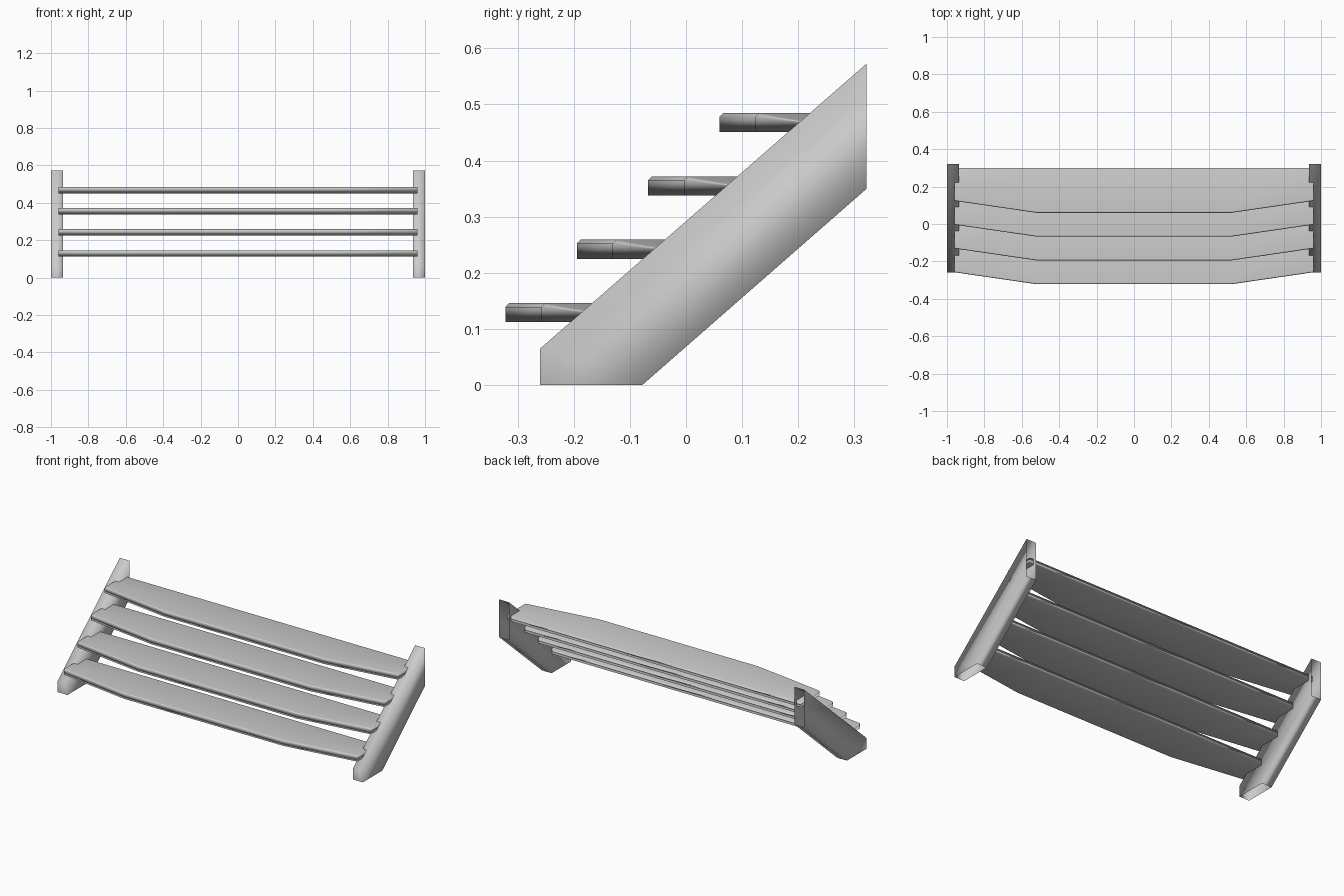
import bpy
import bmesh

cube = bpy.data.objects.get("Cube")
if cube:
    bpy.data.objects.remove(cube, do_unlink=True)

# Single plain grey
grey = bpy.data.materials.new("plain_grey")
grey.use_nodes = True
colour = (0.6, 0.6, 0.6, 1)
grey.diffuse_color = colour
grey.node_tree.nodes["Principled BSDF"].inputs["Base Color"].default_value = colour


def finish(bm, name):
    bmesh.ops.recalc_face_normals(bm, faces=bm.faces[:])
    for face in bm.faces:
        face.smooth = True
    mesh = bpy.data.meshes.new(name)
    bm.to_mesh(mesh)
    bm.free()
    mesh.materials.append(grey)
    obj = bpy.data.objects.new(name, mesh)
    bpy.context.collection.objects.link(obj)
    return obj


def loft(bm, sections, open_edges=()):
    """Skin matching closed cross-sections and cap both ends."""
    rings = [[bm.verts.new(p) for p in s] for s in sections]
    n = len(rings[0])
    for a, b in zip(rings, rings[1:]):
        for i in range(n):
            if i not in open_edges:
                j = (i + 1) % n
                bm.faces.new((a[i], a[j], b[j], b[i]))
    bm.faces.new(rings[0][::-1])
    bm.faces.new(rings[-1])


# Sloping side boards: hollow, open at the foot and the upper back end
side_profile = [(-0.26, 0), (-0.078, 0), (0.322, 0.35), (0.322, 0.573), (-0.26, 0.065)]
for name, inner, outer in (("left_stringer", 0.935, 1), ("right_stringer", -0.935, -1)):
    bm = bmesh.new()
    loft(bm, [[(x, y, z) for y, z in side_profile] for x in (inner, outer)],
         open_edges=(0, 2))
    finish(bm, name)

# Treads: straight back, front tapering at the ends, chamfered upper nose
THICK, DEPTH, NOSE = 0.034, 0.24, 0.007
for k in range(4):
    front, top = -0.322 + 0.1273 * k, 0.146 + 0.113 * k
    back, bottom = front + DEPTH, top - THICK
    sections = []
    for x, setback in ((-0.96, 0.064), (-0.52, 0), (0.52, 0), (0.96, 0.064)):
        f = front + setback
        sections.append([(x, f, bottom), (x, f, top - NOSE), (x, f + NOSE, top),
                         (x, back, top), (x, back, bottom)])
    bm = bmesh.new()
    loft(bm, sections)
    tread = finish(bm, f"tread_{k + 1}")
    tread.modifiers.new("soft_edges", "WEIGHTED_NORMAL")
